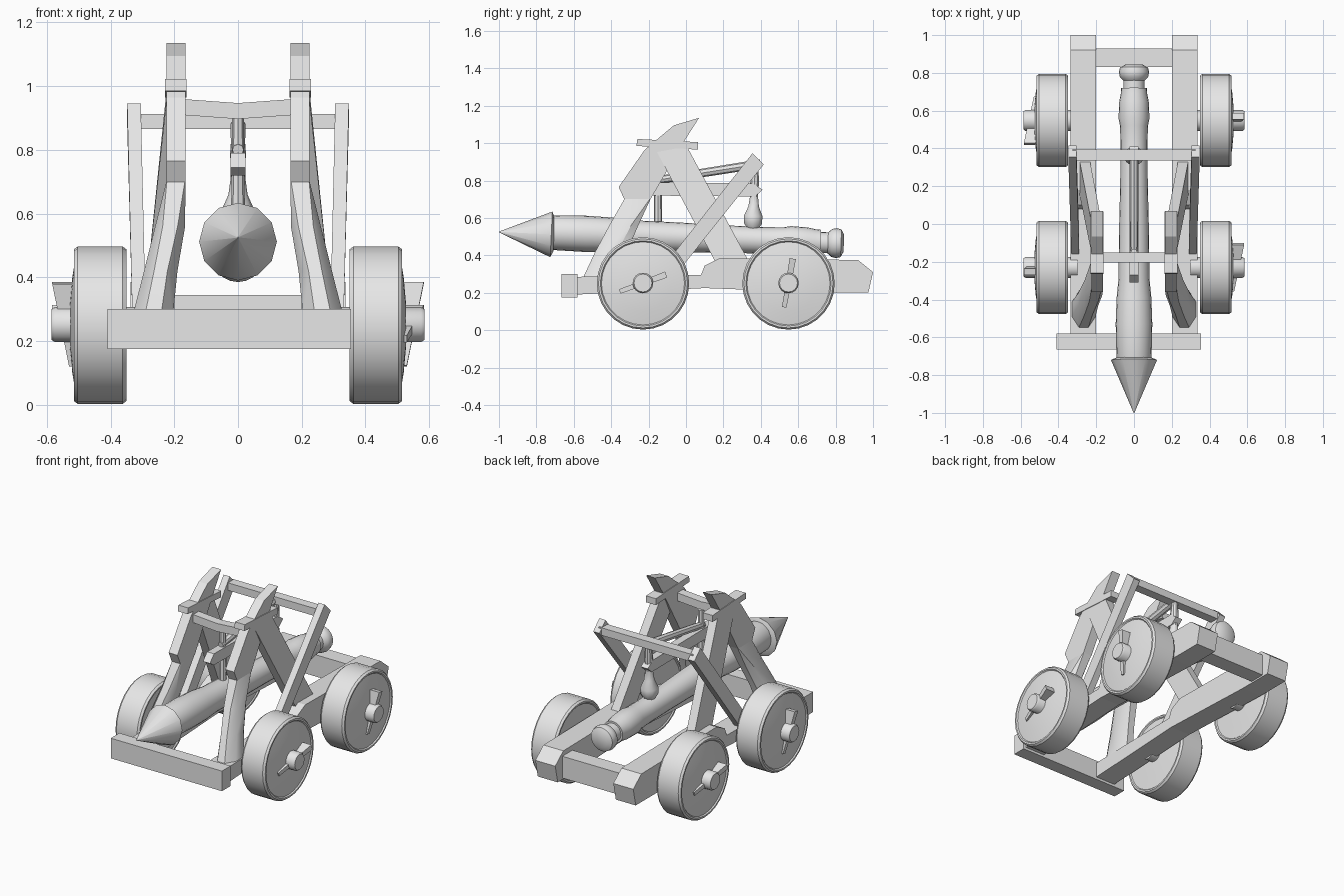
import bpy, math
from mathutils import Vector, Matrix

if "Cube" in bpy.data.objects:
    bpy.data.objects.remove(bpy.data.objects["Cube"])

mat = bpy.data.materials.new("weathered_grey")
mat.diffuse_color = (0.8, 0.8, 0.8, 1)
mat.use_nodes = True
mat.node_tree.nodes["Principled BSDF"].inputs["Base Color"].default_value = mat.diffuse_color


def mesh_obj(name, verts, faces, smooth=False):
    me = bpy.data.meshes.new(name)
    me.from_pydata([tuple(v) for v in verts], [], faces)
    me.materials.append(mat)
    ob = bpy.data.objects.new(name, me)
    bpy.context.collection.objects.link(ob)
    bpy.ops.object.select_all(action='DESELECT')
    ob.select_set(True)
    bpy.context.view_layer.objects.active = ob
    bpy.ops.object.mode_set(mode='EDIT')
    bpy.ops.mesh.select_all(action='SELECT')
    bpy.ops.mesh.normals_make_consistent(inside=False)
    bpy.ops.object.mode_set(mode='OBJECT')
    if smooth:
        bpy.ops.object.shade_smooth_by_angle(angle=math.radians(35))
    return ob


def loft(name, rings, smooth=False):
    # skin a list of equal-length rings and cap both ends
    n = len(rings[0])
    verts = [v for r in rings for v in r]
    faces = [tuple(range(n)), tuple(range((len(rings) - 1) * n, len(rings) * n))]
    for k in range(len(rings) - 1):
        for i in range(n):
            j = (i + 1) % n
            faces.append((k * n + i, k * n + j, (k + 1) * n + j, (k + 1) * n + i))
    return mesh_obj(name, verts, faces, smooth)


def prism(name, pts, x0, x1):
    return loft(name, [[(x, y, z) for y, z in pts] for x in (x0, x1)])


def box(name, x0, x1, y0, y1, z0, z1):
    return prism(name, [(y0, z0), (y1, z0), (y1, z1), (y0, z1)], x0, x1)


def plank(name, s, low, high, xl, xh):
    # leaning plank: yz edge pairs at each end, x ranges at each end
    def ring(e, x):
        (ya, za), (yb, zb) = e
        return [(s * x[0], ya, za), (s * x[1], ya, za), (s * x[1], yb, zb), (s * x[0], yb, zb)]
    return loft(name, [ring(low, xl), ring(high, xh)])


def turned(name, profile, start, end, n=24):
    # round part: profile of (distance, radius) along the line from start to end
    a, d = Vector(start), (Vector(end) - Vector(start)).normalized()
    q = d.to_track_quat('Z', 'Y')
    rings = [[a + q @ Vector((r * math.cos(t), r * math.sin(t), h))
              for t in [2 * math.pi * i / n for i in range(n)]] for h, r in profile]
    return loft(name, rings, True)


# chassis beams
box("front_beam", -0.41, 0.355, -0.665, -0.58, 0.175, 0.30)
box("rear_beam", -0.21, 0.21, 0.83, 0.93, 0.21, 0.345)
rail = [(-0.59, 0.19), (-0.59, 0.285), (0.08, 0.295), (0.10, 0.345), (0.18, 0.385),
        (0.92, 0.375), (1.0, 0.31), (0.975, 0.20), (0.75, 0.20), (0.1, 0.225)]
post = [(-0.33, 0.70), (-0.36, 0.765), (-0.22, 0.965), (-0.065, 1.095), (0.07, 1.135),
        (-0.01, 1.01), (-0.19, 0.70)]

for s, side in ((1, "right"), (-1, "left")):
    prism(side + "_rail", rail, s * 0.2, s * 0.337)
    # front post: flat upper board on a flared leg
    prism(side + "_post_board", post, s * 0.165, s * 0.225)
    rings = []
    for x0, x1, y0, y1, z, c in ((0.205, 0.333, -0.555, -0.36, 0.27, 0.3),
                                 (0.19, 0.295, -0.485, -0.315, 0.42, 0.3),
                                 (0.166, 0.26, -0.41, -0.255, 0.56, 0.25),
                                 (0.165, 0.225, -0.33, -0.19, 0.70, 0.03)):
        cx, cy = (x1 - x0) * c, (y1 - y0) * c
        pts = [(x0 + cx, y0), (x1 - cx, y0), (x1, y0 + cy), (x1, y1 - cy),
               (x1 - cx, y1), (x0 + cx, y1), (x0, y1 - cy), (x0, y0 + cy)]
        rings.append([(s * x, y, z) for x, y in pts])
    loft(side + "_post_leg", rings, True)
    prism(side + "_post_cap", [(-0.265, 0.985), (0.065, 0.965), (0.065, 1.005), (-0.26, 1.022)],
          s * 0.161, s * 0.229)
    # crossed braces
    plank(side + "_rear_brace", s, ((0.165, 0.35), (0.345, 0.35)), ((-0.17, 0.98), (-0.01, 1.01)),
          (0.235, 0.29), (0.168, 0.222))
    plank(side + "_long_brace", s, ((-0.16, 0.29), (-0.06, 0.29)), ((0.355, 0.945), (0.415, 0.885)),
          (0.29, 0.332), (0.305, 0.348))

# upper crossbars
box("rear_crossbar", -0.325, 0.325, 0.337, 0.395, 0.865, 0.912)
loft("front_crossbar", [[(x, -0.205, z - 0.025), (x, -0.15, z - 0.025), (x, -0.15, z + 0.025),
                         (x, -0.205, z + 0.025)] for x, z in ((-0.18, 0.935), (0, 0.922), (0.18, 0.935))])

# suspension rods and hangers above the ram
turned("upper_rod", [(0, 0.018), (0.08, 0.022), (0.5, 0.024), (0.56, 0.02)],
       (0, -0.17, 0.80), (0, 0.37, 0.885), 8)
prism("swing_bar", [(-0.31, 0.745), (-0.27, 0.79), (0.36, 0.785), (0.41, 0.75), (0.37, 0.715),
                    (-0.27, 0.72)], -0.024, 0.024)
turned("front_hanger", [(0, 0.022), (0.17, 0.02), (0.32, 0.018)], (0, -0.15, 0.58), (0, -0.15, 0.9), 8)
turned("rear_hanger", [(0, 0.03), (0.03, 0.05), (0.07, 0.052), (0.12, 0.03), (0.18, 0.022),
                       (0.25, 0.025), (0.34, 0.018)], (0, 0.357, 0.54), (0, 0.37, 0.88), 10)

# ram: shaft with swollen sections, knob, and pointed head
shaft = [(0, 0.085), (0.03, 0.093), (0.20, 0.097), (0.34, 0.092), (0.44, 0.082), (0.7, 0.079),
         (0.95, 0.073), (1.15, 0.071), (1.25, 0.074), (1.29, 0.082), (1.38, 0.078), (1.42, 0.07),
         (1.45, 0.068), (1.45, 0.056), (1.49, 0.056), (1.51, 0.075), (1.535, 0.08), (1.56, 0.074),
         (1.575, 0.045)]
turned("ram_shaft", shaft, (0, -0.73, 0.522), (0, 0.84, 0.464), 20)
turned("ram_head", [(0, 0.002), (0.28, 0.122), (0.295, 0.09)], (0, -1.0, 0.525), (0, -0.72, 0.512), 12)

# wheels with hub and tapered linchpin; pins on the left are the right ones turned half round
wheel = [(0.0, 0.06), (0.003, 0.15), (0.006, 0.222), (0.0, 0.228), (0.0, 0.238), (0.012, 0.247),
         (0.153, 0.247), (0.165, 0.238), (0.165, 0.228), (0.158, 0.222), (0.170, 0.15), (0.178, 0.06)]
for s, side in ((1, "right"), (-1, "left")):
    for y, end, tilt in ((-0.23, "front", 70 if s > 0 else 10), (0.548, "rear", 10 if s > 0 else 70)):
        label = end + "_" + side
        turned(label + "_wheel", wheel, (s * 0.35, y, 0.25), (s * 0.6, y, 0.25), 28)
        turned(label + "_hub", [(0, 0.055), (0.275, 0.055), (0.285, 0.048)],
               (s * 0.30, y, 0.252), (s * 0.6, y, 0.252), 16)
        rot = Matrix.Rotation(-s * math.radians(tilt), 3, 'X')
        rings = []
        for h, x1, w in ((-0.132, 0.53, 0.012), (0.132, 0.583, 0.017)):
            rings.append([rot @ Vector((s * x, v, h)) + Vector((0, y, 0.252))
                          for x, v in ((0.505, -w), (x1, -w), (x1, w), (0.505, w))])
        loft(label + "_linchpin", rings)
